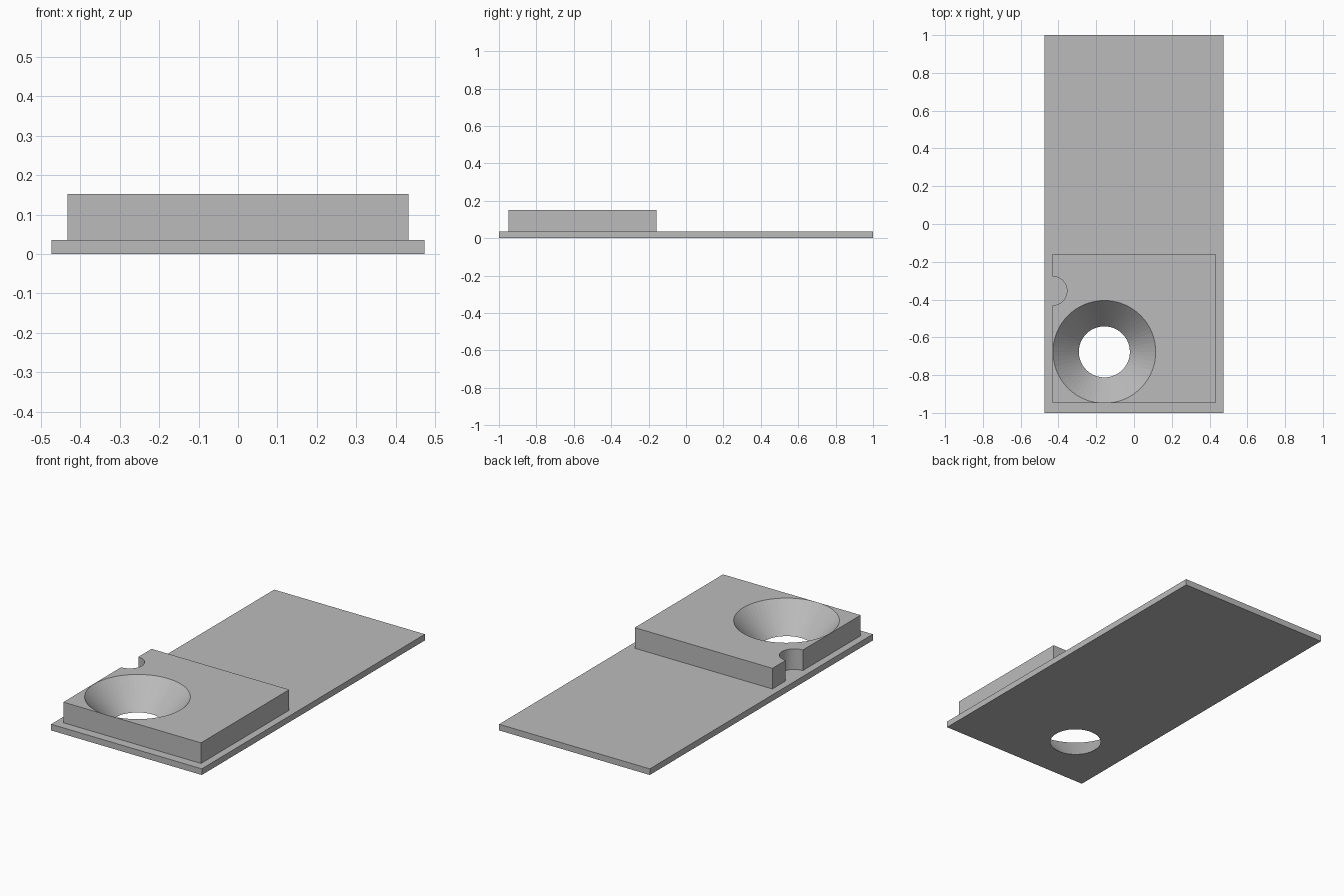
import bpy

cube = bpy.data.objects.get("Cube")
if cube:
    bpy.data.objects.remove(cube, do_unlink=True)

grey = bpy.data.materials.new("plain grey")
grey.use_nodes = True
colour = (0.5, 0.5, 0.5, 1)
grey.diffuse_color = colour
grey.node_tree.nodes["Principled BSDF"].inputs["Base Color"].default_value = colour


def box(name, low, high):
    """Box between two opposite corners."""
    centre = [(a + b) / 2 for a, b in zip(low, high)]
    bpy.ops.mesh.primitive_cube_add(size=1, location=centre)
    ob = bpy.context.object
    ob.name = name
    ob.scale = [b - a for a, b in zip(low, high)]
    bpy.ops.object.transform_apply(location=True, rotation=False, scale=True)
    ob.data.materials.append(grey)
    return ob


def round_cutter(name, x, y, bottom, top, r_bottom, r_top):
    """Upright cone or cylinder used only for cutting."""
    bpy.ops.mesh.primitive_cone_add(
        vertices=64, radius1=r_bottom, radius2=r_top,
        depth=top - bottom, location=(x, y, (bottom + top) / 2))
    ob = bpy.context.object
    ob.name = name
    ob.hide_render = True
    ob.data.materials.append(grey)
    return ob


def cut(ob, cutter):
    mod = ob.modifiers.new("cut", "BOOLEAN")
    mod.operation = "DIFFERENCE"
    mod.solver = "EXACT"
    mod.object = cutter
    bpy.context.view_layer.objects.active = ob
    bpy.ops.object.modifier_apply(modifier=mod.name)


base_top, block_top = 0.035, 0.152

# Thin base plate and the raised block on its front half
base = box("base_plate", (-0.473, -1, 0), (0.473, 1, base_top))
block = box("raised_block", (-0.432, -0.9486, base_top), (0.432, -0.158, block_top))

# Conical hole through both parts, its slope carried past both surfaces
r_low, r_high, margin = 0.135, 0.272, 0.05
slope = (r_high - r_low) / block_top
cone = round_cutter("cone_cutter", -0.157, -0.677, -margin, block_top + margin,
                    r_low - slope * margin, r_high + slope * margin)

# Half-round notch in the right edge of the block only
notch = round_cutter("notch_cutter", -0.432, -0.354, base_top - margin,
                     block_top + margin, 0.077, 0.077)

cut(base, cone)
cut(block, cone)
cut(block, notch)
for cutter in (cone, notch):
    bpy.data.objects.remove(cutter, do_unlink=True)
